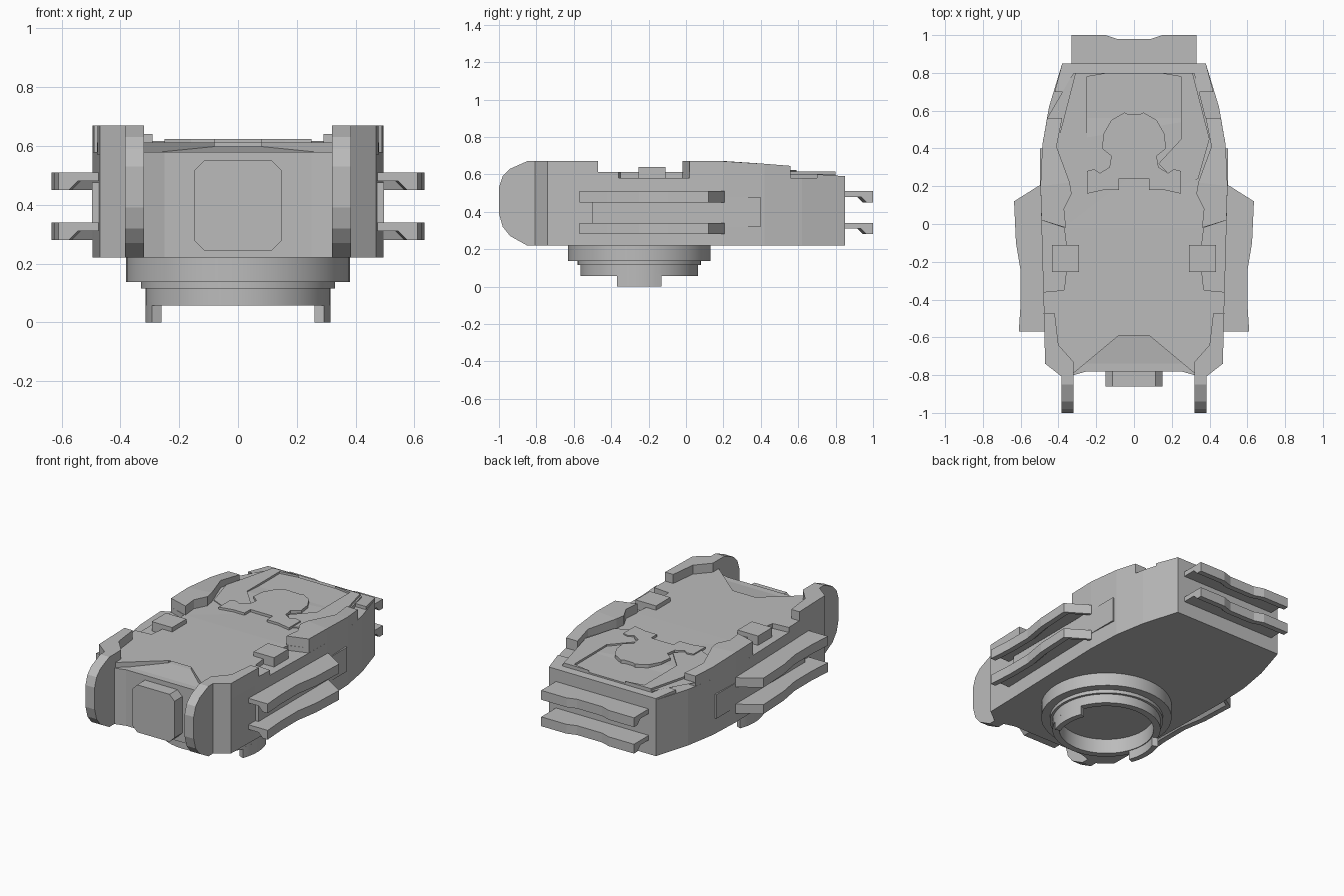
import bpy, bmesh, math
from mathutils import Vector

if "Cube" in bpy.data.objects:
    bpy.data.objects.remove(bpy.data.objects["Cube"], do_unlink=True)

grey = bpy.data.materials.new("plain_grey")
grey.use_nodes = True
COLOUR = (0.5, 0.5, 0.5, 1)
grey.diffuse_color = COLOUR
grey.node_tree.nodes["Principled BSDF"].inputs["Base Color"].default_value = COLOUR


def finish(name, bm, mirror=False):
    bmesh.ops.recalc_face_normals(bm, faces=bm.faces)
    mesh = bpy.data.meshes.new(name)
    bm.to_mesh(mesh)
    bm.free()
    mesh.materials.append(grey)
    ob = bpy.data.objects.new(name, mesh)
    bpy.context.collection.objects.link(ob)
    if mirror:
        ob.modifiers.new("Mirror", 'MIRROR')
    return ob


def prism(name, pts, low, high, axis='z', mirror=False):
    """Extrude a flat outline along an axis; high may be a function of the point."""
    place = {'x': lambda p, t: (t, p[0], p[1]),
             'y': lambda p, t: (p[0], t, p[1]),
             'z': lambda p, t: (p[0], p[1], t)}[axis]
    top_of = high if callable(high) else lambda p: high
    bm = bmesh.new()
    a = [bm.verts.new(place(p, low)) for p in pts]
    b = [bm.verts.new(place(p, top_of(p))) for p in pts]
    bm.faces.new(a)
    bm.faces.new(b)
    for i in range(len(pts)):
        j = (i + 1) % len(pts)
        bm.faces.new((a[i], a[j], b[j], b[i]))
    bmesh.ops.triangulate(bm, faces=[f for f in bm.faces if len(f.verts) > 4])
    return finish(name, bm, mirror)


def both(half):
    """Complete a half outline with its mirror image."""
    return half + [(-x, y) for x, y in reversed(half)]


def rect(x0, x1, y0, y1):
    return [(x0, y0), (x1, y0), (x1, y1), (x0, y1)]


# Main hull
prism("hull", both([(0.25, -0.78), (0.32, -0.80), (0.38, -0.81), (0.47, -0.74),
                    (0.475, -0.5), (0.48, -0.36), (0.49, 0), (0.495, 0.2),
                    (0.485, 0.42), (0.45, 0.62), (0.38, 0.85)]), 0.22, 0.58)

# Top deck with the notched front and stepped sides
prism("deck", both([(0.08, -0.52), (0.08, -0.59), (0.32, -0.79), (0.47, -0.70),
                    (0.48, -0.36), (0.37, -0.35), (0.36, -0.26), (0.36, -0.10),
                    (0.37, -0.02), (0.49, 0.02), (0.485, 0.42), (0.46, 0.56),
                    (0.38, 0.56), (0.32, 0.80)]), 0.57,
      lambda p: 0.612 if p[1] < 0.5 else 0.603)
prism("front_slope", both([(0.31, -0.78), (0.08, -0.59), (0.08, -0.52)]), 0.56,
      lambda p: 0.575 + 0.12 * (min(p[1], -0.59) + 0.78))
prism("rear_lip", both([(0.38, 0.85), (0.42, 0.70), (0.34, 0.70)]), 0.57,
      lambda p: 0.59 if p[1] > 0.8 else 0.6)

# Raised side rails and front fins
prism("front_rail", [(0.32, -0.80), (0.38, -0.81), (0.47, -0.74), (0.478, -0.47),
                     (0.42, -0.47), (0.40, -0.64), (0.32, -0.73)],
      0.57, 0.67, mirror=True)
prism("rear_rail", [(0.36, -0.02), (0.49, 0.02), (0.495, 0.2), (0.485, 0.42),
                    (0.46, 0.56), (0.38, 0.56), (0.41, 0.41), (0.34, 0.22),
                    (0.33, 0.16), (0.37, 0.08)], 0.57,
      lambda p: 0.67 - 0.08 * max(0, p[1] - 0.25), mirror=True)
prism("front_fin", [(-0.74, 0.22), (-0.85, 0.22), (-0.94, 0.27), (-0.98, 0.32),
                    (-1, 0.39), (-1, 0.53), (-0.98, 0.59), (-0.94, 0.63),
                    (-0.85, 0.67), (-0.74, 0.67)], 0.32, 0.385, 'x', mirror=True)

# Small deck blocks and rear deck plates
prism("deck_block", rect(0.29, 0.435, -0.255, -0.11), 0.57, 0.64, mirror=True)
prism("rear_deck_plate", [(0.13, 0.80), (0.31, 0.80), (0.40, 0.45), (0.34, 0.24),
                          (0.25, 0.20), (0.13, 0.32), (0.25, 0.45), (0.25, 0.78)],
      0.6, 0.616, mirror=True)
prism("crest_plate", both([(0.08, 0.24), (0.08, 0.18), (0.16, 0.18), (0.25, 0.16),
                           (0.25, 0.28), (0.21, 0.29), (0.18, 0.27), (0.13, 0.30),
                           (0.12, 0.36), (0.17, 0.40), (0.16, 0.48), (0.12, 0.55),
                           (0.05, 0.59), (0.03, 0.58)]), 0.6, 0.624)

# Front box with cut corners
prism("front_box", both([(0.115, 0.245), (0.15, 0.28), (0.15, 0.515), (0.115, 0.55)]),
      -0.86, -0.77, 'y')


# Flanges: a thin shelf with a thicker, bevelled lip along the outer edge
def flange(name, path, root, outward, mirror):
    section = [(0, 0.06), (1, 0.06), (1, 0), (-0.045, 0), (-0.08, 0.03), (0, 0.03)]
    for level, z in (("upper", 0.45), ("lower", 0.28)):
        bm = bmesh.new()
        rings = []
        for p in path:
            edge = Vector((p[0], p[1], z))
            base = Vector((root, p[1], z)) if outward == 'x' else Vector((p[0], root, z))
            reach = (edge - base).length
            way = (edge - base).normalized()
            # distances from the root for each corner of the section
            spots = [0, reach, reach, max(0, reach - 0.035), max(0, reach - 0.065), 0]
            rings.append([bm.verts.new(base + way * d + Vector((0, 0, s[1])))
                          for d, s in zip(spots, section)])
        for a, b in zip(rings, rings[1:]):
            for i in range(6):
                j = (i + 1) % 6
                bm.faces.new((a[i], a[j], b[j], b[i]))
        bm.faces.new(rings[0])
        bm.faces.new(rings[-1])
        finish(f"{level}_{name}", bm, mirror)


flange("side_flange", [(0.61, -0.57), (0.60, -0.42), (0.60, -0.25), (0.625, -0.10),
                       (0.635, 0.12), (0.50, 0.205)], 0.47, 'x', True)
flange("rear_flange", [(-0.33, 1), (-0.15, 1), (-0.09, 0.98), (0.09, 0.98),
                       (0.15, 1), (0.33, 1)], 0.84, 'y', False)

# Side panel between the flanges
prism("side_panel", [(-0.5, 0.32), (0.4, 0.32), (0.4, 0.475), (-0.5, 0.475)],
      0.47, 0.497, 'x', mirror=True)

# Hollow stepped ring under the hull
SEG = 48
CENTRE = Vector((0, -0.25, 0))


def lathe(name, profile, start=0, sweep=2 * math.pi, mirror=False):
    """Turn a closed radius/height profile around the ring centre."""
    full = sweep > 6
    count = SEG if full else 8
    bm = bmesh.new()
    rings = []
    for k in range(count if full else count + 1):
        a = start + sweep * k / count
        rings.append([bm.verts.new(CENTRE + Vector((r * math.cos(a), r * math.sin(a), z)))
                      for r, z in profile])
    n = len(profile)
    for k in range(count):
        a, b = rings[k], rings[(k + 1) % len(rings)]
        for i in range(n):
            j = (i + 1) % n
            bm.faces.new((a[i], a[j], b[j], b[i]))
    if not full:
        bm.faces.new(rings[0])
        bm.faces.new(rings[-1])
    ob = finish(name, bm, mirror)
    bpy.context.view_layer.objects.active = ob
    ob.select_set(True)
    bpy.ops.object.shade_smooth_by_angle(angle=math.radians(30))
    ob.select_set(False)


lathe("ring", [(0.38, 0.225), (0.38, 0.137), (0.33, 0.137), (0.33, 0.115),
               (0.315, 0.115), (0.315, 0.057), (0.275, 0.057), (0.275, 0.225)])
lathe("ring_lug", [(0.315, 0.07), (0.315, 0), (0.28, 0), (0.28, 0.07)],
      math.radians(-22), math.radians(44), mirror=True)
prism("ring_floor", [(0.3 * math.cos(2 * math.pi * k / SEG),
                      -0.25 + 0.3 * math.sin(2 * math.pi * k / SEG))
                     for k in range(SEG)], 0.15, 0.22)
